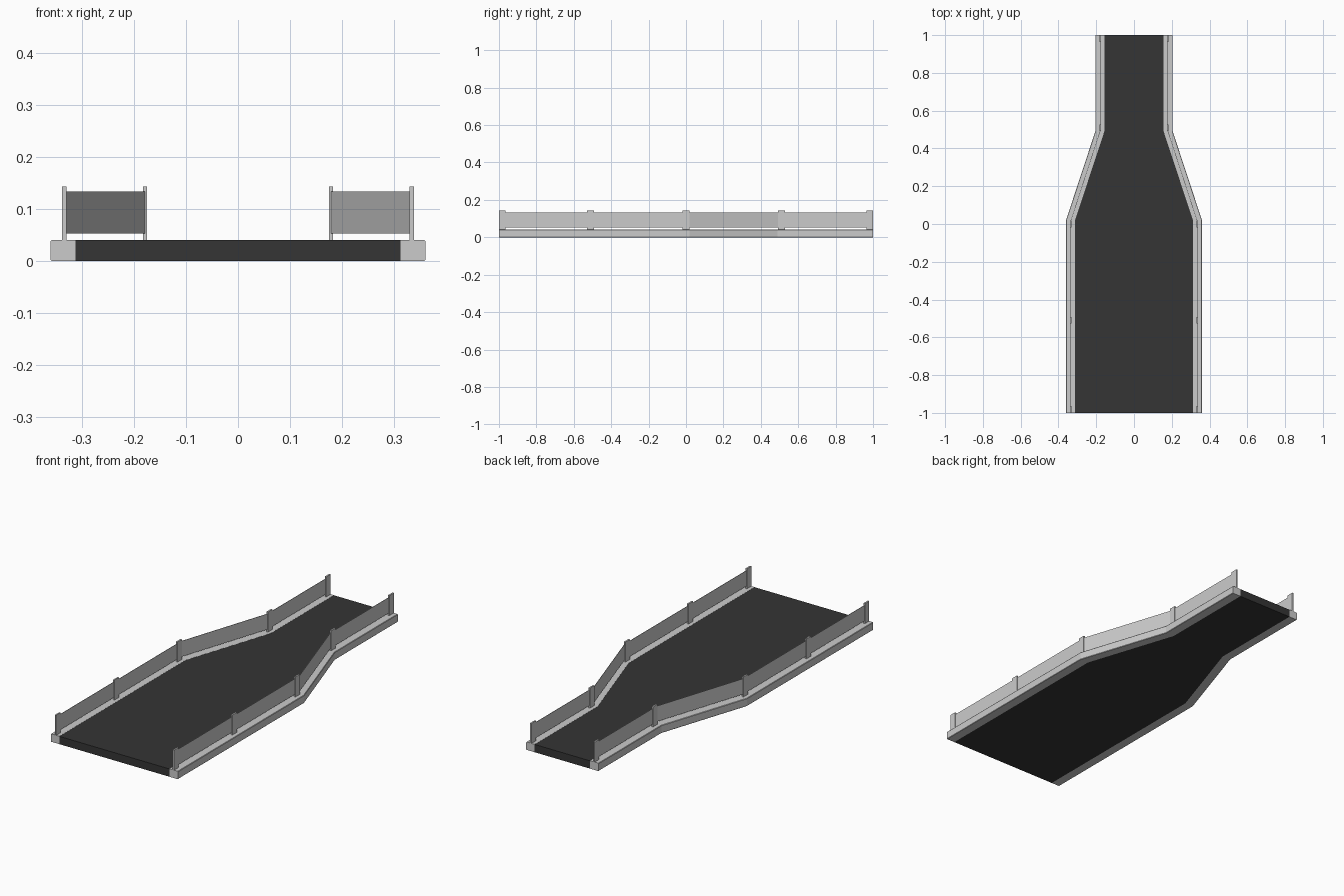
import bpy, bmesh

if "Cube" in bpy.data.objects:
    bpy.data.objects.remove(bpy.data.objects["Cube"])

# Path of the road edge: (y, inward shift of the edge from the wide section)
PATH = [(-1.0, 0.0), (0.02, 0.0), (0.49, 0.155), (1.0, 0.155)]


def material(name, v):
    m = bpy.data.materials.new(name)
    m.diffuse_color = (v, v, v, 1)
    m.use_nodes = True
    m.node_tree.nodes["Principled BSDF"].inputs["Base Color"].default_value = m.diffuse_color
    return m


def finish(name, bm, mat=None):
    bmesh.ops.recalc_face_normals(bm, faces=bm.faces)
    me = bpy.data.meshes.new(name)
    bm.to_mesh(me)
    bm.free()
    ob = bpy.data.objects.new(name, me)
    bpy.context.collection.objects.link(ob)
    if mat:
        me.materials.append(mat)
    return ob


def loft(name, profile, path, side=1, mat=None):
    """Sweep an x-z profile along y, shifted inward at each station.
    side=0 makes x scale symmetric: the sign of x picks the shift direction."""
    bm = bmesh.new()
    rings = []
    for y, shift in path:
        ring = []
        for x, z in profile:
            if side:
                px = side * (x - shift)
            else:
                px = x - shift if x > 0 else x + shift
            ring.append(bm.verts.new((px, y, z)))
        rings.append(ring)
    n = len(profile)
    for a, b in zip(rings, rings[1:]):
        for i in range(n):
            j = (i + 1) % n
            bm.faces.new((a[i], a[j], b[j], b[i]))
    bm.faces.new(rings[0])
    bm.faces.new(rings[-1])
    return finish(name, bm, mat)


def rect(x0, x1, z0, z1):
    return [(x0, z0), (x1, z0), (x1, z1), (x0, z1)]


def post(name, x, y):
    bm = bmesh.new()
    bmesh.ops.create_cube(bm, size=1)
    bmesh.ops.scale(bm, vec=(0.008, 0.036, 0.104), verts=bm.verts)
    bmesh.ops.translate(bm, vec=(x, y, 0.091), verts=bm.verts)
    return finish(name, bm)


asphalt = material("asphalt", 0.035)
panel_grey = material("panel_grey", 0.55)

# Road deck
loft("road_deck", rect(-0.312, 0.312, 0, 0.04), PATH, 0, asphalt)

# Slightly chamfered kerbs, railing panels and posts on both sides
kerb = [(0.312, 0), (0.358, 0), (0.36, 0.002), (0.36, 0.038),
        (0.358, 0.0405), (0.312, 0.0405)]
rail_path = [(-0.985, 0.0), (0.018, 0.0), (0.493, 0.155), (0.985, 0.155)]
posts = [(-0.982, 0.334), (-0.51, 0.334), (0, 0.334), (0.51, 0.179), (0.982, 0.179)]
for side, label in ((-1, "left"), (1, "right")):
    loft(f"kerb_{label}", kerb, PATH, side)
    loft(f"railing_panel_{label}", rect(0.333, 0.335, 0.053, 0.133),
         rail_path, side, panel_grey)
    for i, (y, x) in enumerate(posts):
        post(f"railing_post_{label}_{i + 1}", side * x, y)
